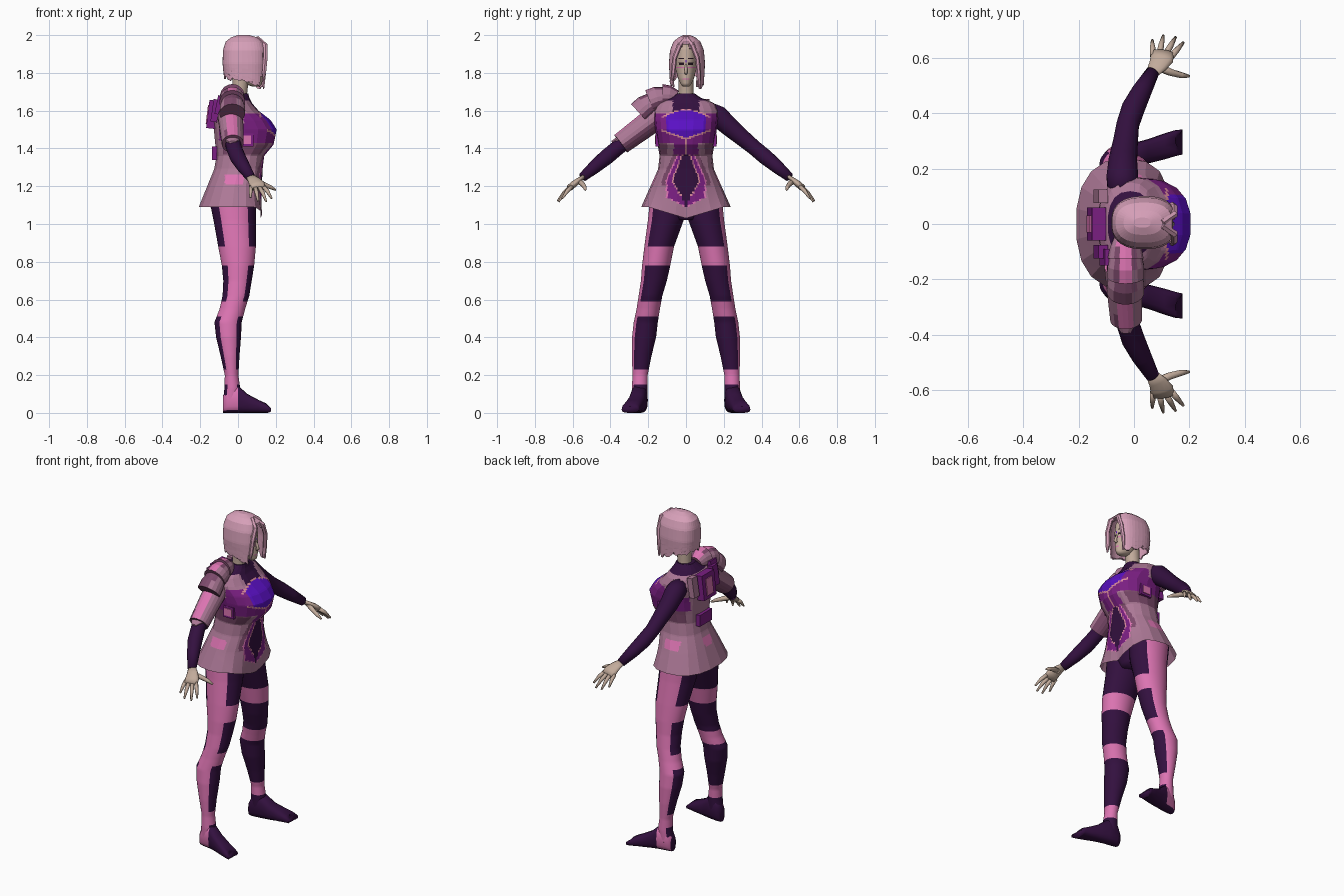
import bpy, bmesh, math, random
from mathutils import Vector, Matrix

if "Cube" in bpy.data.objects:
    bpy.data.objects.remove(bpy.data.objects["Cube"])

random.seed(3)
HEX = {"skin": "c2ab9b", "hair_pink": "d69fb8", "suit_dark": "33103f", "pink": "dc74b2",
       "mauve": "ac7896", "dark_mauve": "7d4a6c", "purple": "7c1f84", "violet": "5a10c4",
       "salmon_trim": "dc8c9c", "eye_dark": "241420"}
MATS = {}
for key, h in HEX.items():
    rgb = [int(h[i:i + 2], 16) / 255 for i in (0, 2, 4)]
    MATS[key] = bpy.data.materials.new(key)
    MATS[key].diffuse_color = [((c + .055) / 1.055) ** 2.4 for c in rgb] + [1]


def finish(bm, name, rule, smooth):
    """Colour faces by rule (None deletes the face) and make the object."""
    bmesh.ops.recalc_face_normals(bm, faces=bm.faces)
    bm.normal_update()
    used, dead = [], []
    for f in bm.faces:
        m = rule if isinstance(rule, str) else rule(f.calc_center_median(), f.normal)
        if m is None:
            dead.append(f)
            continue
        if m not in used:
            used.append(m)
        f.material_index = used.index(m)
        f.smooth = smooth
    bmesh.ops.delete(bm, geom=dead, context='FACES')
    me = bpy.data.meshes.new(name)
    bm.to_mesh(me)
    bm.free()
    for m in used:
        me.materials.append(MATS[m])
    ob = bpy.data.objects.new(name, me)
    bpy.context.collection.objects.link(ob)
    return ob


def skin(name, rings, rule, smooth=True, caps=(True, True)):
    bm = bmesh.new()
    vs = [[bm.verts.new(p) for p in r] for r in rings]
    n = len(vs[0])
    for a, b in zip(vs, vs[1:]):
        for i in range(n):
            bm.faces.new((a[i], a[(i + 1) % n], b[(i + 1) % n], b[i]))
    for ring, on in zip((vs[0], vs[-1]), caps):
        if on:
            bm.faces.new(ring)
    return finish(bm, name, rule, smooth)


def lerp(t, keys):
    for a, b in zip(keys, keys[1:]):
        if t <= b[0]:
            break
    f = min(1, max(0, (t - a[0]) / (b[0] - a[0])))
    return [u + (v - u) * f for u, v in zip(a[1:], b[1:])]


def oval(a, p):
    c, s = math.cos(a), math.sin(a)
    return math.copysign(abs(c) ** (2 / p), c), math.copysign(abs(s) ** (2 / p), s)


def loft(name, keys, rule, n=16, sub=1, step=.02, p=2, side=1, warp=None, smooth=True, caps=(True, True)):
    """Stack of oval sections; keys are (z, x back, x front, y centre, half width)."""
    m, rings = round((keys[-1][0] - keys[0][0]) / step), []
    for i in range(m + 1):
        z = keys[0][0] + (keys[-1][0] - keys[0][0]) * i / m
        xb, xf, yc, hw = lerp(z, keys)
        cs = []
        for k in range(n):
            c, s = oval(math.tau * (k + .5) / n, p)
            cs.append(Vector(((xb + xf) / 2 + (xf - xb) / 2 * c, side * (yc + hw * s), z)))
        ring = [cs[k].lerp(cs[(k + 1) % n], j / sub) for k in range(n) for j in range(sub)]
        rings.append([warp(v) for v in ring] if warp else ring)
    return skin(name, rings, rule, smooth, caps)


def tube(name, pts, rule, n=12, flat=1, side=1, smooth=True):
    """Tube through (x, y, z, radius) points, wide across x."""
    P, rings = [Vector((q[0], q[1] * side, q[2])) for q in pts], []
    for i, c in enumerate(P):
        t = (P[min(i + 1, len(P) - 1)] - P[max(i - 1, 0)]).normalized()
        u = (Vector((1, 0, 0)) - t * t.x).normalized()
        v, r = t.cross(u), pts[i][3]
        rings.append([c + u * r * math.cos(a) + v * r * flat * math.sin(a)
                      for a in (math.tau * (k + .5) / n for k in range(n))])
    return skin(name, rings, rule, smooth)


def plate(name, loc, size, mat, tilt=0):
    bm = bmesh.new()
    bmesh.ops.create_cube(bm, size=1, matrix=Matrix.Translation(loc) @ Matrix.Rotation(tilt, 4, 'Y')
                          @ Matrix.Diagonal((*size, 1)))
    return finish(bm, name, mat, False)


# Legs with pink bands and an outer stripe, and feet
LEG = [(.06, -.08, .015, .245, .04), (.13, -.072, .012, .245, .042), (.2, -.07, .002, .243, .04),
       (.3, -.092, .008, .235, .052), (.4, -.116, .016, .222, .064), (.48, -.125, .02, .213, .064),
       (.55, -.098, .038, .2, .062), (.62, -.082, .06, .188, .063), (.7, -.078, .073, .17, .069),
       (.78, -.086, .086, .158, .075), (.88, -.105, .095, .142, .079), (1.02, -.13, .095, .107, .095),
       (1.14, -.155, .095, .095, .095)]


def leg_rule(c, n):
    z = c.z
    if .15 < z < .23 or .51 < z < .59 or .78 < z < .88:
        return "pink"
    return "pink" if n.y * math.copysign(1, c.y) > .8 else "suit_dark"


FOOT = [(-.08, .24, .026, .09), (-.055, .242, .04, .135), (0, .25, .043, .145), (.05, .262, .044, .1),
        (.11, .28, .047, .068), (.15, .292, .047, .05), (.176, .296, .045, .034)]
for s, tag in ((1, "left"), (-1, "right")):
    loft(tag + "_leg", LEG, leg_rule, n=32, step=.01, side=s)
    rings = []
    for i, (x, yc, hw, top) in enumerate(FOOT):
        ring = []
        for k in range(16):
            c, q = oval(math.tau * k / 16, 2.7)
            notch = .03 * (1 - abs(c)) if i == len(FOOT) - 1 else 0
            ring.append((x - notch, s * (yc + hw * c), max(0, top / 2 * (1 + q))))
        rings.append(ring)
    skin(tag + "_foot", rings, lambda c, n: "pink" if c.x < .0 and abs(c.y) > .25 and c.z > .02 else "suit_dark")
loft("pelvis", [(1.02, -.09, .07, 0, .06), (1.1, -.155, .09, 0, .19), (1.26, -.12, .09, 0, .14)],
     "suit_dark", n=20)


# Tunic armour: flared skirt, waist, bust and shoulders in one faceted shell
TUNIC = [(1.09, -.21, .15, 0, .237), (1.2, -.165, .128, 0, .188), (1.29, -.128, .132, 0, .148),
         (1.36, -.115, .14, 0, .14), (1.42, -.122, .19, 0, .15), (1.5, -.13, .207, 0, .163),
         (1.55, -.135, .175, 0, .168), (1.6, -.13, .11, 0, .17), (1.64, -.11, .075, 0, .15),
         (1.67, -.075, .06, 0, .075), (1.69, -.05, .055, 0, .048)]
BELLY = [(1.09, 0, 0), (1.14, .018, .095), (1.23, .07, .1), (1.365, .018, .04)]


def tunic_rule(c, n):
    y, z = abs(c.y), c.z
    front = c.x > .03
    if z > 1.655:
        return "suit_dark"
    if z < 1.365:
        if front:
            d, e = lerp(z, BELLY)
            if y < d:
                return "suit_dark"
            if y < d + .007 and z > 1.12:
                return "salmon_trim"
            if y < e:
                return "purple"
            if y < e + .008 and z > 1.09:
                return "pink"
            return "dark_mauve" if z > 1.2 and y < e + .03 else "mauve"
        if 1.21 < z < 1.265 and (abs(c.x + .02) < .05 or y < .035):
            return "pink"
        return "mauve"
    if front:
        low, high = 1.455 + .35 * y, 1.6 - 2.5 * y * y
        if z > high + .006 and y < .07:
            return "suit_dark"
        if y < .105 and low < z < high:
            return "violet"
        if y < .13 and (low - .009 < z < low or high < z < high + .009):
            return "salmon_trim"
        if y < .005 and z < low:
            return "salmon_trim"
        if z > 1.585:
            return "mauve"
        if z < 1.425 and y > .065:
            return "dark_mauve" if y > .1 else "mauve"
        return "purple"
    if z < 1.44:
        return "dark_mauve" if c.x > -.08 else "mauve"
    if z < 1.535 and c.x > -.1:
        return "purple"
    return "mauve"


def hem(v):
    w = max(0, 1 - abs(v.y) / .2) * max(0, min(1, (1.2 - v.z) / .11))
    return v - Vector((.25 * w * .12, 0, .06 * w)) if v.x > 0 else v


loft("tunic_armor", TUNIC, tunic_rule, n=18, sub=7, step=.0075, p=2.4, warp=hem, smooth=False,
     caps=(False, True))
# Back and side plates
plate("upper_back_plate", (-.135, 0, 1.58), (.05, .12, .15), "purple", .12)
plate("upper_back_inset", (-.162, 0, 1.58), (.006, .06, .1), "pink", .12)
plate("lower_back_plate", (-.125, 0, 1.375), (.025, .12, .07), "purple")
for s in (1, -1):
    plate("side_pouch", (.045, s * .148, 1.445), (.075, .025, .07), "purple")
    plate("side_pouch_inset", (.045, s * .162, 1.445), (.05, .006, .045), "pink")
    plate("shoulder_blade_plate", (-.12, s * .1, 1.6), (.035, .05, .12), "purple" if s < 0 else "mauve", .15)

# Arms and hands
ARM = [(-.04, .11, 1.595, .055), (-.042, .17, 1.57, .058), (-.04, .23, 1.515, .052), (-.03, .3, 1.455, .045),
       (-.022, .36, 1.405, .041), (-.002, .42, 1.355, .042), (.028, .48, 1.305, .036), (.066, .547, 1.248, .025)]
PALM = [(.062, .54, 1.254, .022), (.085, .57, 1.23, .034), (.1, .595, 1.21, .043), (.105, .618, 1.19, .042)]
FINGERS = [((.068, .607, 1.197), (.066, .663, 1.14)), ((.092, .615, 1.193), (.106, .68, 1.122)),
           ((.115, .614, 1.193), (.15, .674, 1.118)), ((.135, .605, 1.198), (.178, .655, 1.135))]
for s, tag in ((1, "left"), (-1, "right")):
    tube(tag + "_arm", ARM, "suit_dark", n=16, side=s)
    tube(tag + "_palm", PALM, "skin", n=12, flat=.42, side=s)
    for a, b in FINGERS:
        mid = [(p + q) / 2 for p, q in zip(a, b)]
        mid[2] += .006
        tube(tag + "_finger", [(*a, .012), (*mid, .0105), (*b, .005)], "skin", n=8, side=s)
    tube(tag + "_thumb", [(.085, .568, 1.228, .016), (.13, .548, 1.212, .014), (.17, .537, 1.196, .011),
                          (.2, .533, 1.18, .005)], "skin", n=8, side=s)


# Armour on one shoulder and upper arm
def strip_rule(mid, edge, rest):
    def rule(c, n):
        d = abs(c.x + .033)
        if n.z < -.1 or abs(n.y) > .95:
            return "dark_mauve"
        return mid if d < .024 else edge if d < .034 else rest
    return rule


a, b = (-.04, .15, 1.57, .068), (-.028, .345, 1.425, .058)
tube("upper_arm_guard", [tuple(u + (v - u) * i / 8 for u, v in zip(a, b)) for i in range(9)],
     strip_rule("pink", "dark_mauve", "mauve"), n=20, side=-1, smooth=False)
tube("upper_arm_guard_tip", [(-.03, .3, 1.475, .05), (-.03, .345, 1.447, .05), (-.03, .392, 1.432, .018)],
     "mauve", n=8, flat=.5, side=-1, smooth=False)
for i, (p, q, ra, rb) in enumerate([((.05, 1.665), (.125, 1.675), .042, .066), ((.11, 1.668), (.19, 1.645), .058, .068),
                                    ((.175, 1.64), (.245, 1.585), .058, .068)]):
    tube("pauldron_layer", [(-.03, *p, ra), (-.03, (p[0] + q[0]) / 2, (p[1] + q[1]) / 2 + .005, (ra + rb) / 2 + .004),
                            (-.03, *q, rb)],
         strip_rule("pink" if i < 2 else "dark_mauve", "dark_mauve", "mauve"), n=18, side=-1, smooth=False)
plate("pauldron_rear_strap", (-.1, -.12, 1.63), (.03, .06, .1), "purple", .2)

# Neck, face and nose
loft("neck", [(1.62, -.04, .055, 0, .055), (1.68, -.03, .048, 0, .04), (1.79, -.03, .06, 0, .04)], "skin", n=16)


def face_rule(c, n):
    y, z = abs(c.y), c.z
    if c.x > .06:
        if .012 < y < .04 and (1.845 < z < 1.858 or 1.872 < z < 1.879):
            return "eye_dark"
        if y < .017 and 1.762 < z < 1.772 or 1.826 < z < 1.833:
            return "pink"
        if y < .006 and 1.855 < z < 1.868:
            return "violet"
    return "skin"


loft("face", [(1.728, .075, .115, 0, .016), (1.74, .04, .127, 0, .028), (1.77, .0, .131, 0, .042),
              (1.82, -.04, .128, 0, .055), (1.87, -.05, .13, 0, .06), (1.93, -.05, .122, 0, .06),
              (1.97, -.02, .08, 0, .04)], face_rule, n=48, step=.006)
tube("nose", [(.122, 0, 1.85, .005), (.134, 0, 1.82, .008), (.138, 0, 1.804, .01), (.124, 0, 1.795, .007)],
     "skin", n=8)


# Bob hair with a parted opening over the face and a ragged hem
def hair_rule(c, n):
    w = .062 * min(1, max(0, (1.965 - c.z) / .07))
    return None if c.x > .06 and abs(c.y + .003) < w else "hair_pink"


def hair_warp(v):
    k = max(0, min(1, (1.85 - v.z) / .11))
    return v + Vector((0, .005, k * (.018 - .27 * v.x + random.uniform(-.013, .013))))


hair = loft("bob_hair", [(1.74, -.075, .15, 0, .09), (1.85, -.082, .155, 0, .096), (1.92, -.08, .152, 0, .09),
                         (1.965, -.066, .138, 0, .072), (1.99, -.035, .1, 0, .042), (2.0, 0, .06, 0, .018)],
            hair_rule, n=40, step=.012, p=2.5, warp=hair_warp, smooth=False, caps=(False, True))
mod = hair.modifiers.new("thickness", 'SOLIDIFY')
mod.thickness = .008
mod.offset = -1
# Loose front locks framing the face
for s in (1, -1):
    tube("front_lock", [(.1, s * .005, 1.985, .012), (.145, s * .035, 1.945, .014), (.145, s * .06, 1.88, .013),
                        (.138, s * .068, 1.8, .012), (.135, s * .072, 1.715 if s > 0 else 1.76, .004)],
         "hair_pink", n=6, smooth=False)

for m in bpy.data.materials:
    if m.users and not m.is_grease_pencil:
        m.use_nodes = True
        m.node_tree.nodes["Principled BSDF"].inputs["Base Color"].default_value = m.diffuse_color
